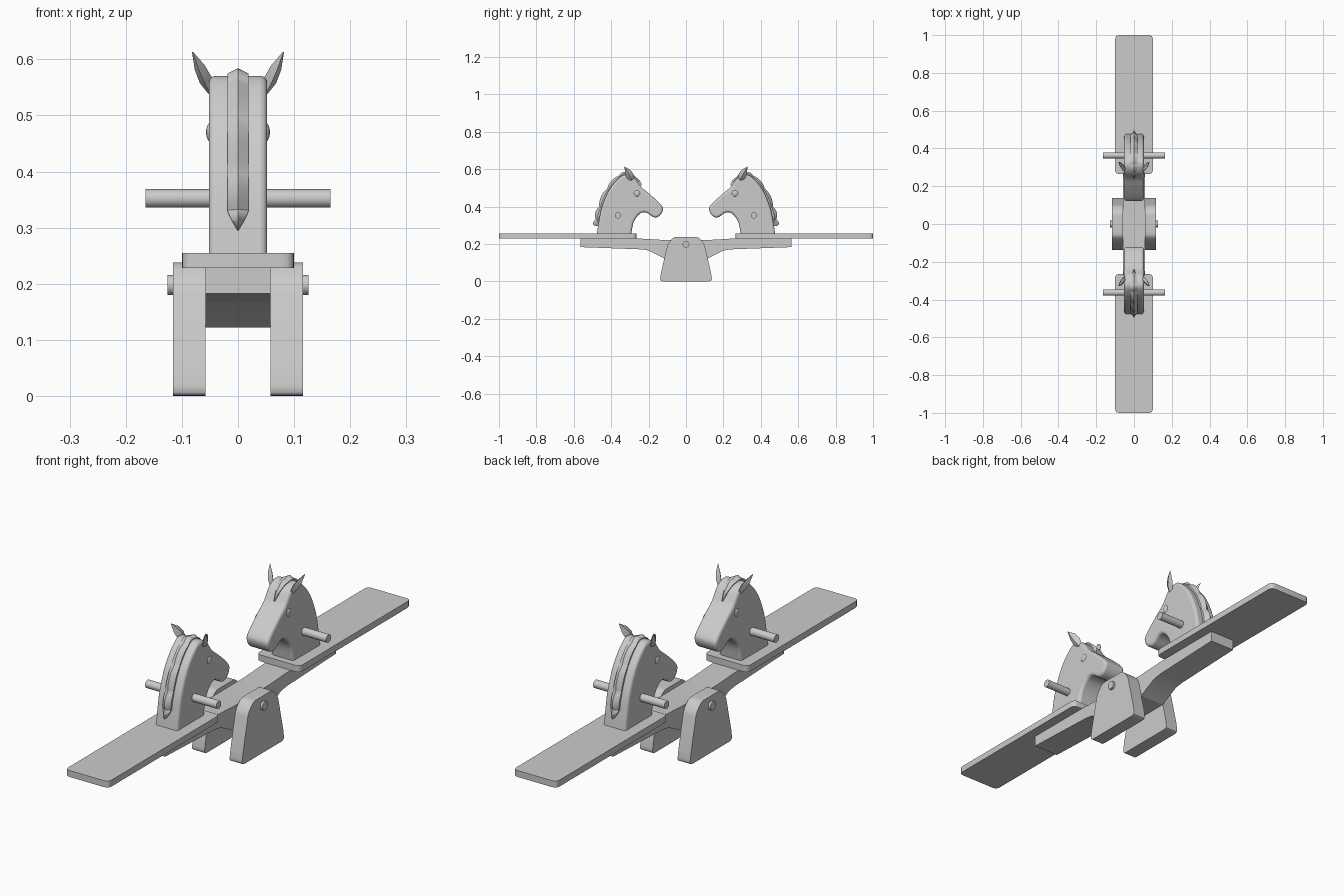
import bpy, bmesh, math
from mathutils import Vector

if "Cube" in bpy.data.objects:
    bpy.data.objects.remove(bpy.data.objects["Cube"])


def finish(name, bm, turn=0.0, angle=30):
    bmesh.ops.recalc_face_normals(bm, faces=bm.faces)
    me = bpy.data.meshes.new(name)
    bm.to_mesh(me)
    bm.free()
    ob = bpy.data.objects.new(name, me)
    bpy.context.collection.objects.link(ob)
    ob.rotation_euler.z = turn
    if angle:
        bpy.ops.object.select_all(action='DESELECT')
        ob.select_set(True)
        bpy.context.view_layer.objects.active = ob
        bpy.ops.object.shade_smooth_by_angle(angle=math.radians(angle))
    return ob


def smooth_path(pts, steps=5):
    """Catmull-Rom through open 2D points."""
    p = [Vector(q) for q in pts]
    p = [2 * p[0] - p[1]] + p + [2 * p[-1] - p[-2]]
    out = []
    for i in range(1, len(p) - 2):
        a, b, c, d = p[i - 1:i + 3]
        for k in range(steps):
            t = k / steps
            out.append(0.5 * (2 * b + (c - a) * t + (2 * a - 5 * b + 4 * c - d) * t * t
                              + (3 * b - a - 3 * c + d) * t ** 3))
    return out + [p[-2]]


def round_corners(pts, r, seg=4):
    """Replace the corners of a closed 2D outline with soft curves."""
    out = []
    for i, q in enumerate(pts):
        q, a, b = Vector(q), Vector(pts[i - 1]), Vector(pts[(i + 1) % len(pts)])
        s, e = q + (a - q).normalized() * r, q + (b - q).normalized() * r
        for k in range(seg + 1):
            t = k / seg
            out.append(s * (1 - t) ** 2 + q * 2 * t * (1 - t) + e * t * t)
    return out


def extrude_outline(pts, to3d, depth):
    bm = bmesh.new()
    f = bm.faces.new([bm.verts.new(to3d(p)) for p in pts])
    ext = bmesh.ops.extrude_face_region(bm, geom=[f])
    bmesh.ops.translate(bm, vec=depth,
                        verts=[v for v in ext['geom'] if isinstance(v, bmesh.types.BMVert)])
    return bm


def side_plate(name, pts, x0, x1, **kw):
    return finish(name, extrude_outline(pts, lambda p: (x0, p[0], p[1]), (x1 - x0, 0, 0)), **kw)


def rod(name, r, length, y, z, turn=0.0):
    bm = bmesh.new()
    bmesh.ops.create_cone(bm, cap_ends=True, segments=24, radius1=r, radius2=r, depth=length)
    for v in bm.verts:
        v.co = Vector((v.co.z, v.co.x + y, v.co.y + z))
    return finish(name, bm, turn)


# Support legs and axle
leg = round_corners([(-.14, 0), (.14, 0), (.135, .04), (.098, .2), (.065, .238),
                     (-.065, .238), (-.098, .2), (-.135, .04)], .017)
for side, s in (("left", -1), ("right", 1)):
    side_plate("support_" + side, leg, s * .058, s * .116)
rod("axle", .018, .252, 0, .198)

# Main beam
half = [(.115, .122), (.2, .165), (.24, .171), (.565, .183), (.565, .228), (.24, .228), (.12, .221)]
side_plate("beam", half + [(-y, z) for y, z in reversed(half)], -.058, .058, angle=20)

# Head profile: up the neck, over the crown, round the muzzle, down the chest
head = smooth_path([(.478, .24), (.468, .31), (.45, .396), (.41, .49), (.353, .556), (.315, .57),
                    (.273, .55), (.238, .503), (.19, .463), (.136, .412), (.123, .385), (.138, .353),
                    (.17, .342), (.214, .368), (.248, .36), (.28, .315), (.295, .24)])
crest = smooth_path([(.466, .295), (.464, .33), (.45, .396), (.41, .49), (.353, .556),
                     (.315, .57), (.273, .55), (.242, .51)], 10)


def build_end(tag, turn):
    # Seat board
    board = round_corners([(-.1, .265), (.1, .265), (.1, 1), (-.1, 1)], .022)
    finish("seat_" + tag, extrude_outline(board, lambda p: (p[0], p[1], .228), (0, 0, .027)), turn)

    # Horse head with rounded rims
    ob = side_plate("head_" + tag, head, -.052, .052, turn=turn, angle=50)
    bev = ob.modifiers.new("rim", 'BEVEL')
    bev.width, bev.segments = .017, 4
    bev.limit_method, bev.angle_limit = 'ANGLE', math.radians(60)

    # Scalloped, ridged mane
    bm = bmesh.new()
    rings, n = [], len(crest) - 1
    for i, p in enumerate(crest):
        t = i / n
        d = (crest[min(i + 1, n)] - crest[max(i - 1, 0)]).normalized()
        out = Vector((d.y, -d.x))
        h = (.034 - .022 * min(1, t * 1.3)) * (.6 + .4 * abs(math.sin(7 * math.pi * t)))
        w = .018 * min(1, t * 7, (1 - t) * 4) + .001
        rings.append([bm.verts.new((x, q.x, q.y)) for x, q in
                      ((-w, p - out * .012), (-w, p + out * h * .35), (0, p + out * h),
                       (w, p + out * h * .35), (w, p - out * .012))])
    for a, b in zip(rings, rings[1:]):
        for k in range(5):
            j = (k + 1) % 5
            bm.faces.new((a[k], a[j], b[j], b[k]))
    bm.faces.new(rings[0])
    bm.faces.new(rings[-1])
    finish("mane_" + tag, bm, turn)

    # Handle
    rod("handle_" + tag, .0165, .33, .363, .352, turn)

    for side, s in (("a", -1), ("b", 1)):
        # Pointed ear
        bm = bmesh.new()
        rings = []
        for x, y, z, w, t in ((.045, .288, .538, .011, .006), (.057, .298, .562, .021, .012),
                              (.068, .31, .585, .018, .01), (.081, .328, .613, .001, .001)):
            c, u, v = Vector((x, y, z)), Vector((0, .87, -.45)) * w, Vector((.9, 0, -.4)) * t
            rings.append([bm.verts.new(((q.x) * s, q.y, q.z)) for q in (c + u, c + v, c - u, c - v)])
        for a, b in zip(rings, rings[1:]):
            for k in range(4):
                j = (k + 1) % 4
                bm.faces.new((a[k], a[j], b[j], b[k]))
        bm.faces.new(rings[0])
        bm.faces.new(rings[-1])
        finish("ear_%s_%s" % (tag, side), bm, turn, 40)

        # Eye
        bm = bmesh.new()
        bmesh.ops.create_uvsphere(bm, u_segments=16, v_segments=8, radius=.018)
        for v in bm.verts:
            v.co = Vector((v.co.x * .5 + s * .048, v.co.y + .262, v.co.z + .47))
        finish("eye_%s_%s" % (tag, side), bm, turn, 60)


build_end("rear", 0)
build_end("front", math.pi)
